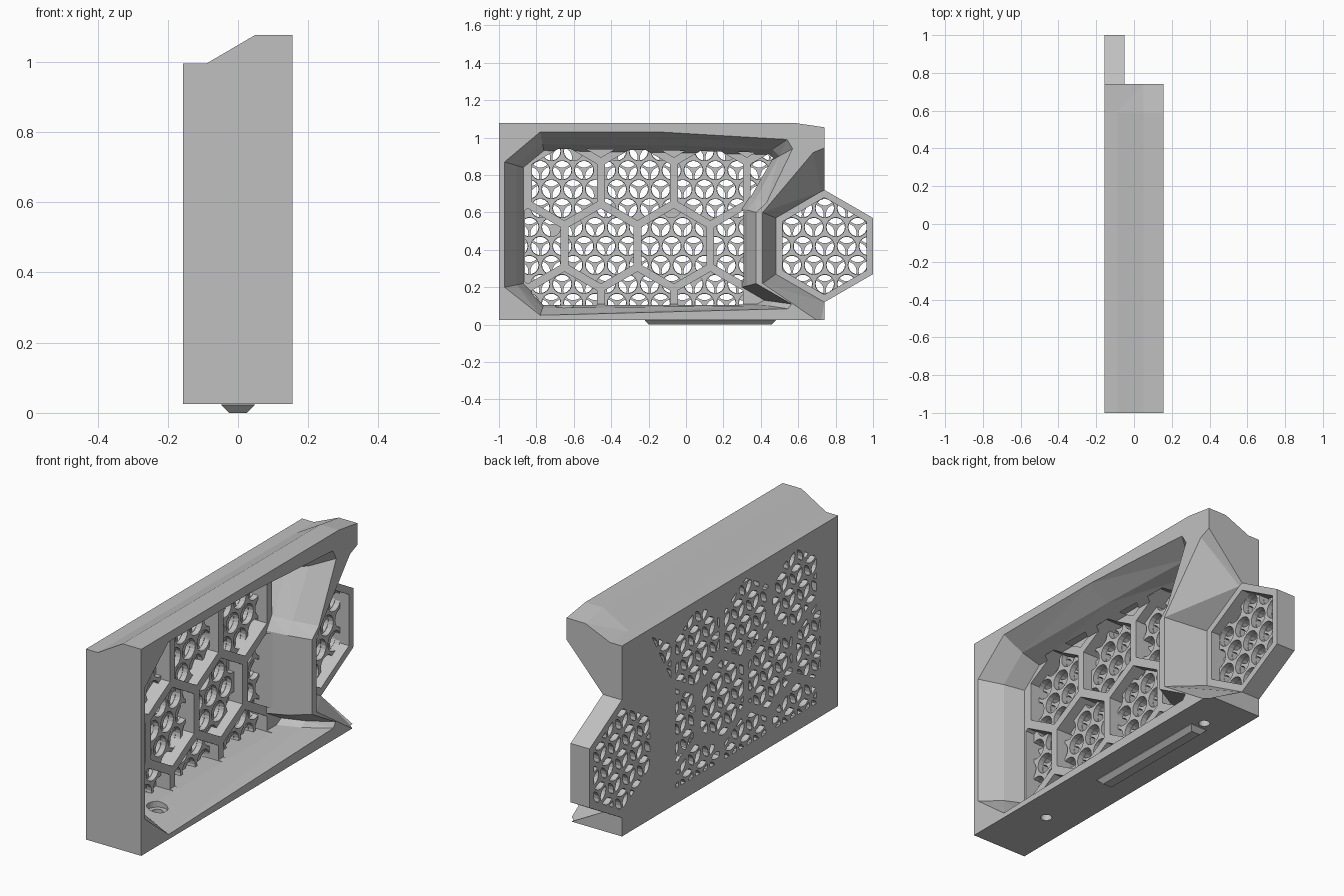
import bpy, bmesh, math
from mathutils import Vector

cube = bpy.data.objects.get("Cube")
if cube:
    bpy.data.objects.remove(cube, do_unlink=True)

grey = bpy.data.materials.new("plain grey")
grey.use_nodes = True
COLOUR = (0.53, 0.53, 0.53, 1)
grey.diffuse_color = COLOUR
grey.node_tree.nodes["Principled BSDF"].inputs["Base Color"].default_value = COLOUR


def loft(bm, sections):
    """Closed solid through matching rings of 3D points."""
    rings = [[bm.verts.new(p) for p in s] for s in sections]
    n = len(rings[0])
    for a, b in zip(rings, rings[1:]):
        for i in range(n):
            j = (i + 1) % n
            bm.faces.new((a[i], a[j], b[j], b[i]))
    bm.faces.new(rings[0][::-1])
    bm.faces.new(rings[-1])


def solid(name, *lofts):
    bm = bmesh.new()
    for sections in lofts:
        loft(bm, sections)
    warped = [f for f in bm.faces if len(f.verts) == 4]
    bmesh.ops.triangulate(bm, faces=warped)
    bmesh.ops.recalc_face_normals(bm, faces=bm.faces)
    mesh = bpy.data.meshes.new(name)
    bm.to_mesh(mesh)
    bm.free()
    mesh.materials.append(grey)
    obj = bpy.data.objects.new(name, mesh)
    bpy.context.collection.objects.link(obj)
    return obj


def at_x(poly, x):
    return [(x, y, z) for y, z in poly]


def prism(poly, x0, x1):
    return [at_x(poly, x0), at_x(poly, x1)]


def ngon(y, z, r, n, turn=0.0):
    return [(y + r * math.cos(turn + math.tau * i / n),
             z + r * math.sin(turn + math.tau * i / n)) for i in range(n)]


def hexagon(y, z, apothem):
    return ngon(y, z, apothem / math.cos(math.pi / 6), 6, math.pi / 6)


def clip(poly, window):
    """Clip a convex polygon by a convex counter-clockwise window."""
    for (ay, az), (by, bz) in zip(window, window[1:] + window[:1]):
        def side(p):
            return (by - ay) * (p[1] - az) - (bz - az) * (p[0] - ay)
        out = []
        for p, q in zip(poly, poly[1:] + poly[:1]):
            sp, sq = side(p), side(q)
            if sp >= 0:
                out.append(p)
            if sp * sq < 0:
                t = sp / (sp - sq)
                out.append((p[0] + t * (q[0] - p[0]), p[1] + t * (q[1] - p[1])))
        poly = out
        if len(poly) < 3:
            return []
    return poly


def area(poly):
    return abs(sum(a[0] * b[1] - b[0] * a[1]
                   for a, b in zip(poly, poly[1:] + poly[:1]))) / 2


def combine(target, tool, operation):
    mod = target.modifiers.new("cut", 'BOOLEAN')
    mod.operation, mod.solver, mod.object = operation, 'EXACT', tool
    bpy.context.view_layer.objects.active = target
    bpy.ops.object.modifier_apply(modifier=mod.name)
    bpy.data.objects.remove(tool, do_unlink=True)


BACK, FRONT, FLOOR, MESH = -0.157, 0.155, -0.05, -0.10

# Main shell: a box with a sloped top edge, dropping slightly at the rear end
def shell_section(y, top):
    return [(x, y, z) for x, z in ((BACK, 0.025), (FRONT, 0.025), (FRONT, top),
                                   (0.05, top), (-0.09, 0.995), (BACK, 0.995))]

frame = solid("frame", [shell_section(-1, 1.077), shell_section(0.59, 1.077),
                        shell_section(0.74, 1.055)])

# Hexagonal plate standing out at the rear
PLATE = (0.74, 0.42)
combine(frame, solid("plate", prism(hexagon(*PLATE, 0.26), BACK, FLOOR)), 'UNION')

# Main cavity, narrowing towards its floor
rim = [(-.97, .20), (-.97, .87), (-.78, 1.03), (-.14, 1.03), (.54, .99), (.57, .94),
       (.43, .65), (.375, .60), (.375, .22), (.565, .11), (.545, .085), (-.78, .05)]
floor = [(-.87, .22), (-.87, .84), (-.76, .93), (-.14, .92), (.42, .91), (.46, .88),
         (.34, .68), (.30, .62), (.30, .20), (.42, .13), (.38, .11), (-.76, .11)]
middle = [Vector(a).lerp(Vector(b), 0.65) for a, b in zip(rim, floor)]
combine(frame, solid("cavity", [at_x(floor, FLOOR), at_x(middle, 0.05),
                                at_x(rim, FRONT), at_x(rim, 0.2)]), 'DIFFERENCE')

# Flared notch in front of the plate
notch_rim = [(.41, .22), (.41, .60), (.68, .92), (.74, .945), (1.2, .945),
             (1.2, .01), (.72, .01)]
notch_floor = [(.48, .27), (.48, .57), (.72, .71), (.74, .72), (1.2, .72),
               (1.2, .12), (.74, .12)]
combine(frame, solid("notch", [at_x(notch_floor, FLOOR), at_x(notch_rim, FRONT),
                               at_x(notch_rim, 0.2)]), 'DIFFERENCE')

# Honeycomb cells sunk into the floor, trimmed to the cavity
PITCH = 0.39
cells = []
for row in range(-1, 3):
    z = 0.42 + row * PITCH * math.sqrt(3) / 2
    for col in range(4):
        y = -0.845 + PITCH * col + (PITCH / 2 if row % 2 else 0)
        right = [(.31, .105), (.31, .975)] if row < 1 else [(.31, .62), (.513, .975)]
        window = [(-.86, .105)] + right + [(-.78, .975), (-.86, .86)]
        cell = clip(hexagon(y, z, 0.174), window)
        if cell and area(cell) > 0.002:
            cells.append((cell, row < 2))
cells.append((hexagon(*PLATE, 0.225), True))
combine(frame, solid("cells", *[prism(c, MESH, -0.02) for c, _ in cells]), 'DIFFERENCE')

# Perforations: round holes inside, three leaf-shaped slots each at the back
STEP = 0.117
RISE = STEP * math.sqrt(3) / 2
rounds, leaves = [], []
for cell, pierced in cells:
    if not pierced:
        continue
    for row in range(-5, 7):
        for col in range(-9, 12):
            y = col * STEP + (STEP / 2 if row % 2 else 0) + 0.04
            z = 0.42 + row * RISE
            circle = ngon(y, z, 0.051, 18)
            hole = clip(circle, cell)
            if hole and area(hole) > 0.0004:
                rounds.append(prism(hole, -0.128, MESH + 0.01))
                for k in range(3):
                    a = math.pi / 2 + math.tau * k / 3
                    off = STEP / math.sqrt(3)
                    other = ngon(y + off * math.cos(a), z + off * math.sin(a), 0.053, 18, 0.01)
                    leaf = clip(clip(ngon(y, z, 0.049, 18), other), cell)
                    if leaf and area(leaf) > 0.0002:
                        leaves.append(prism(leaf, -0.2, -0.12))
combine(frame, solid("round_holes", *rounds), 'DIFFERENCE')
combine(frame, solid("leaf_slots", *leaves), 'DIFFERENCE')

# Screw holes through the base, the front one counterbored
def upright(y, r, z0, z1):
    ring = ngon(0, y, r, 20)
    return [[(px, py, z) for px, py in ring] for z in (z0, z1)]

combine(frame, solid("screw_holes", upright(-0.65, 0.027, -0.1, 0.2),
                     upright(0.52, 0.027, -0.1, 0.09)), 'DIFFERENCE')
combine(frame, solid("counterbore", upright(-0.65, 0.05, 0.075, 0.16)), 'DIFFERENCE')

# Tapered rail under the base
def rail_ring(inset, z):
    w, a, b = 0.047 - inset, -0.22 + inset, 0.48 - inset
    return [(-w, a, z), (w, a, z), (w, b, z), (-w, b, z)]

solid("base_rail", [rail_ring(0.022, 0), rail_ring(0, 0.022), rail_ring(0, 0.03)])
